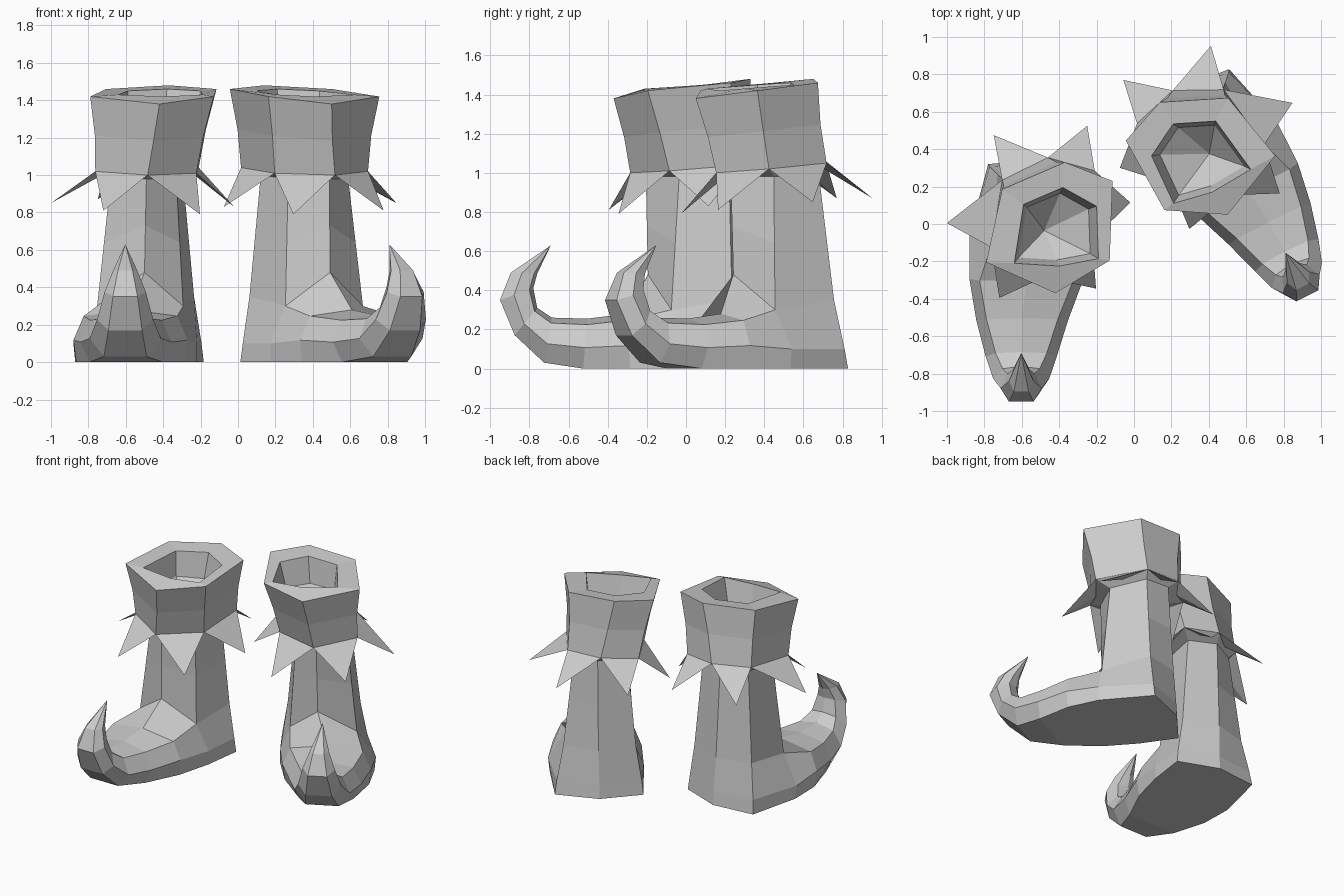
import bpy, bmesh
from math import cos, sin, radians

if "Cube" in bpy.data.objects:
    bpy.data.objects.remove(bpy.data.objects["Cube"])

# Local boot frame: toe towards -y, outer side +x.
# Hexagon order: front, outer front, outer back, back, inner back, inner front.
SHAFT_LOW = [(.08, -.19, .48), (.333, -.08, .30), (.31, .27, .35), (.06, .335, .35), (-.185, .24, .35), (-.127, -.07, .30)]
SHAFT_TOP = [(.07, -.20, .98), (.26, -.05, .98), (.245, .215, 1.0), (.07, .30, 1.01), (-.125, .225, 1.0), (-.09, -.03, .98)]
CUFF_LOW = [(.063, -.28, 1.0), (.343, -.12, 1.02), (.285, .24, 1.05), (.04, .36, 1.06), (-.21, .29, 1.04), (-.197, -.08, 1.01)]
CUFF_TOP = [(0, -.365, 1.38), (.37, -.2, 1.42), (.285, .19, 1.46), (-.05, .335, 1.48), (-.305, .235, 1.46), (-.29, -.19, 1.42)]
CUFF_IN = [(-.02, -.22, 1.42), (.22, -.205, 1.43), (.17, .11, 1.45), (-.04, .2, 1.46), (-.22, .1, 1.45), (-.23, -.18, 1.43)]
HOLLOW = (.06, -.03, 1.12)
# Spike tips, one for each hexagon side
TIPS = [(.30, -.39, .81), (.58, .01, .85), (.33, .48, .87), (-.17, .53, .87), (-.40, .12, .83), (-.217, -.34, .79)]
# Foot sections: underside (y, z), upper side (y, z), half width, bottom and upper width factors, centre x
FOOT = [((-.28, 0), (-.30, .28), .305, .95, .82, .155),
        ((-.52, 0), (-.50, .255), .245, .8, .78, .178),
        ((-.72, .03), (-.68, .26), .19, .6, .72, .183),
        ((-.87, .17), (-.755, .31), .15, .6, .66, .183),
        ((-.945, .35), (-.775, .41), .11, .6, .66, .183),
        ((-.89, .49), (-.755, .485), .065, .6, .66, .183)]
TOE_TIP = (.183, -.685, .63)


def lerp(a, b, t):
    return tuple(p + (q - p) * t for p, q in zip(a, b))


def blend(ring_a, ring_b, t):
    return [lerp(a, b, t) for a, b in zip(ring_a, ring_b)]


def add_ring(bm, pts):
    return [bm.verts.new(p) for p in pts]


def bridge(bm, a, b, skip=()):
    n = len(a)
    for i in range(n):
        if i not in skip:
            j = (i + 1) % n
            bm.faces.new((a[i], a[j], b[j], b[i]))


def fan(bm, ring, point):
    tip = bm.verts.new(point)
    for i, v in enumerate(ring):
        bm.faces.new((v, ring[(i + 1) % len(ring)], tip))


def finish(bm, name, place):
    for v in bm.verts:
        v.co = place(*v.co)
    bmesh.ops.recalc_face_normals(bm, faces=bm.faces)
    me = bpy.data.meshes.new(name)
    bm.to_mesh(me)
    bm.free()
    ob = bpy.data.objects.new(name, me)
    bpy.context.collection.objects.link(ob)


def make_boot_body(name, place):
    bm = bmesh.new()
    # Shaft and heel
    top = add_ring(bm, SHAFT_TOP)
    mid = add_ring(bm, blend(SHAFT_LOW, SHAFT_TOP, .5))
    low = add_ring(bm, SHAFT_LOW)
    ankle = add_ring(bm, [(.46, -.05, .1), (.35, .31, .1), (.05, .35, .1), (-.225, .24, .1), (-.20, -.03, .1)])
    sole = add_ring(bm, [(.45, -.05, 0), (.36, .325, 0), (.05, .355, 0), (-.237, .245, 0), (-.20, -.03, 0)])
    bridge(bm, top, mid)
    bridge(bm, mid, low)
    bridge(bm, low[1:], ankle, skip=(4,))
    bridge(bm, ankle, sole, skip=(4,))
    bm.faces.new(sole)
    # Foot and curled toe
    ring = [sole[0], ankle[0], low[1], low[0], low[5], ankle[4], sole[4]]
    for under, over, w, bottom, upper, cx in FOOT:
        shape = [(bottom, 0), (1, .42), (upper, .88), (0, 1), (-upper, .88), (-1, .42), (-bottom, 0)]
        nxt = add_ring(bm, [(cx + w * k, *lerp(under, over, t)) for k, t in shape])
        bridge(bm, ring, nxt)
        ring = nxt
    fan(bm, ring, TOE_TIP)
    # Cuff with its hollow
    flare = [(x * .97, y * .97, z) for x, y, z in blend(CUFF_LOW, CUFF_TOP, .48)]
    wall = [(x * .85 + .01, y * .85, 1.27) for x, y, z in CUFF_IN]
    ring = top
    for pts in (CUFF_LOW, flare, CUFF_TOP, CUFF_IN, wall):
        nxt = add_ring(bm, pts)
        bridge(bm, ring, nxt)
        ring = nxt
    fan(bm, ring, HOLLOW)
    finish(bm, name, place)


def make_spikes(name, place):
    bm = bmesh.new()
    for i, tip in enumerate(TIPS):
        j = (i + 1) % 6
        x, y, z = lerp(CUFF_LOW[i], CUFF_LOW[j], .5)
        a, b, c, t = add_ring(bm, [CUFF_LOW[i], CUFF_LOW[j], (x * .92, y * .92, z - .025), tip])
        for f in ((a, b, t), (b, c, t), (c, a, t), (a, c, b)):
            bm.faces.new(f)
    finish(bm, name, place)


def place_left(x, y, z):
    return (-.42 - x, -.005 + y, z)


def place_right(x, y, z):
    c, s = cos(radians(27)), sin(radians(27))
    return (.335 + c * x - s * y, .375 + s * x + c * y, z)


# The two boots are mirrored, the right one turned outwards
for side, place in (("left", place_left), ("right", place_right)):
    make_boot_body(side + "_boot", place)
    make_spikes(side + "_cuff_spikes", place)
